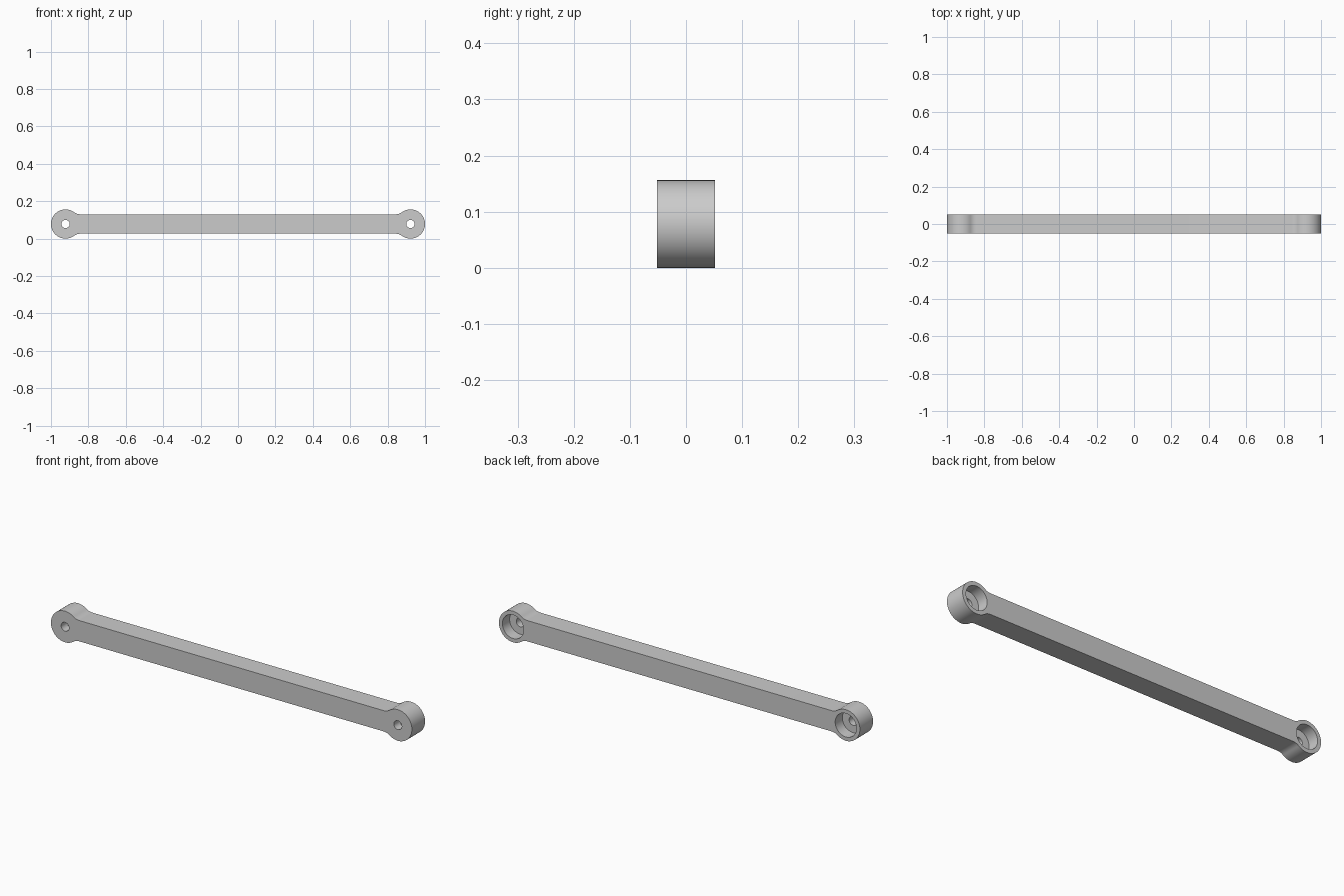
import bpy, bmesh
from math import sin, cos, pi, asin, radians
from mathutils import Vector

if "Cube" in bpy.data.objects:
    bpy.data.objects.remove(bpy.data.objects["Cube"])

END_R = 0.078        # radius of the round ends
HALF_BAR = 0.052     # half height and half depth of the bar
FILLET = 0.052       # blend between bar and round ends
EYE_X = 1 - END_R
HOLE_R = 0.022
POCKET_R = 0.059
POCKET_DEPTH = 0.057

grey = bpy.data.materials.new("light_grey")
grey.use_nodes = True
colour = (0.6, 0.6, 0.6, 1)
grey.diffuse_color = colour
grey.node_tree.nodes["Principled BSDF"].inputs["Base Color"].default_value = colour


def arc(cx, cz, r, start, end, steps):
    return [Vector((cx + r * cos(start + (end - start) * i / steps), 0,
                    cz + r * sin(start + (end - start) * i / steps)))
            for i in range(steps + 1)]


# Outline: one end with its two fillets, then the same turned half a circle
reach = END_R + FILLET
rise = HALF_BAR + FILLET
lean = asin(rise / reach)
run = reach * cos(lean)
fillet_x = EYE_X - run
low = arc(fillet_x, -rise, FILLET, pi / 2, pi - lean - (pi - 2 * lean), 10)
big = arc(EYE_X, 0, END_R, lean - pi, pi - lean, 64)
high = [Vector((p.x, 0, -p.z)) for p in reversed(low)]
half = low[:-1] + big + high[1:]
outline = half + [-p for p in half]

# Link bar
bm = bmesh.new()
face = bm.faces.new([bm.verts.new(p + Vector((0, -HALF_BAR, END_R))) for p in outline])
side = bmesh.ops.extrude_face_region(bm, geom=[face])
moved = [g for g in side["geom"] if isinstance(g, bmesh.types.BMVert)]
bmesh.ops.translate(bm, verts=moved, vec=(0, 2 * HALF_BAR, 0))
bmesh.ops.recalc_face_normals(bm, faces=bm.faces)
mesh = bpy.data.meshes.new("link_bar")
bm.to_mesh(mesh)
bm.free()
link = bpy.data.objects.new("link_bar", mesh)
bpy.context.collection.objects.link(link)
mesh.materials.append(grey)


def drill(x, radius, y_front, y_back):
    bpy.ops.mesh.primitive_cylinder_add(
        vertices=48, radius=radius, depth=y_back - y_front,
        location=(x, (y_front + y_back) / 2, END_R), rotation=(pi / 2, 0, 0))
    cutter = bpy.context.object
    cutter.hide_render = True
    cutter.data.materials.append(grey)
    bpy.ops.object.select_all(action="DESELECT")
    link.select_set(True)
    bpy.context.view_layer.objects.active = link
    mod = link.modifiers.new("drill", "BOOLEAN")
    mod.operation = "DIFFERENCE"
    mod.solver = "EXACT"
    mod.object = cutter
    bpy.ops.object.modifier_apply(modifier=mod.name)
    bpy.data.objects.remove(cutter)


# Wide pocket from the back and through hole at each end
for x in (-EYE_X, EYE_X):
    drill(x, POCKET_R, HALF_BAR - POCKET_DEPTH, HALF_BAR + 0.05)
    drill(x, HOLE_R, -0.1, 0.1)

bpy.ops.object.shade_smooth_by_angle(angle=radians(30))
